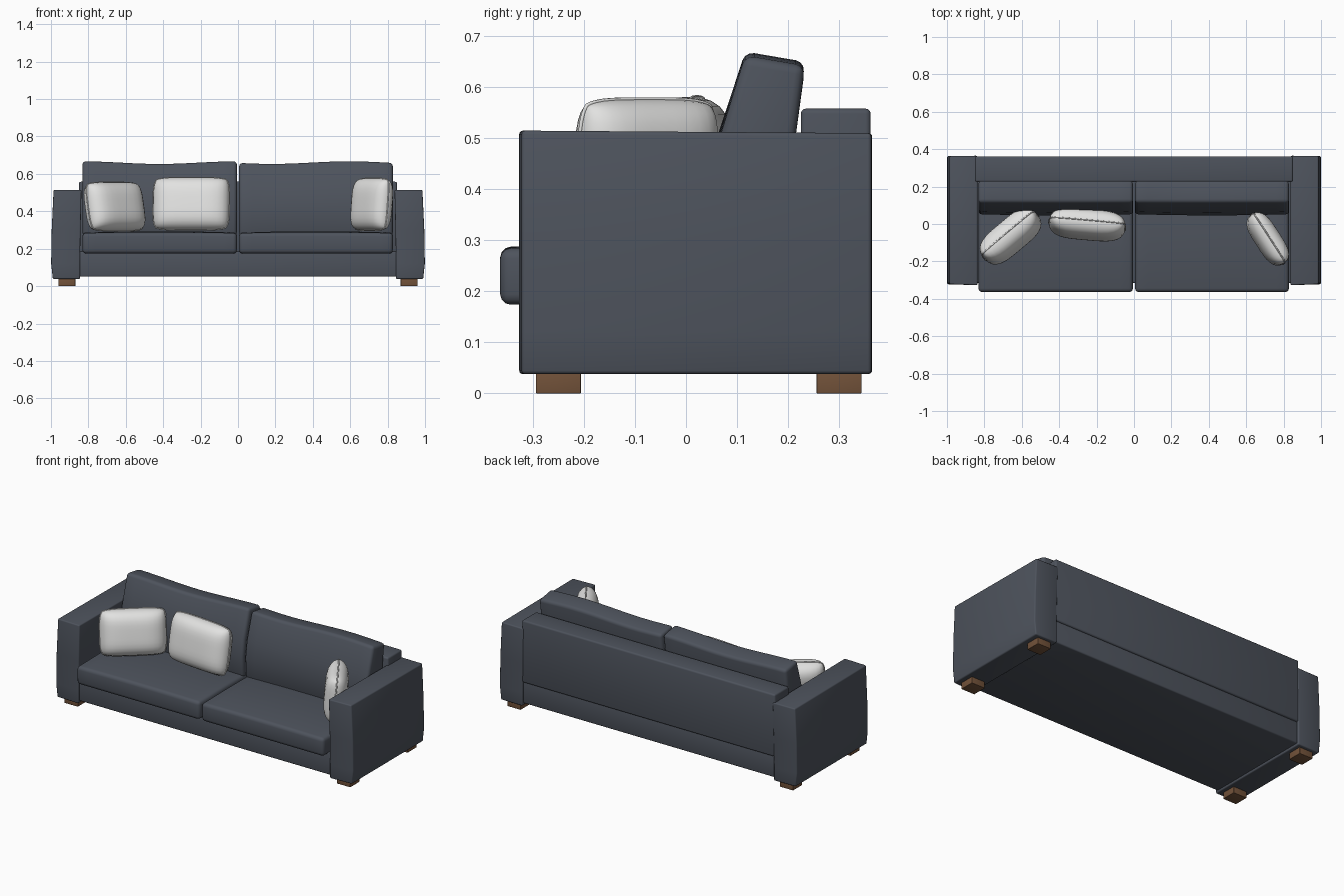
import bpy, bmesh, math
from mathutils import Matrix, Vector

if "Cube" in bpy.data.objects:
    bpy.data.objects.remove(bpy.data.objects["Cube"])


def material(name, rgb):
    m = bpy.data.materials.new(name)
    m.diffuse_color = (*rgb, 1)
    m.use_nodes = True
    m.node_tree.nodes["Principled BSDF"].inputs["Base Color"].default_value = m.diffuse_color
    return m


FABRIC = material("slate fabric", (0.075, 0.086, 0.108))
PILLOW = material("off white cotton", (0.76, 0.76, 0.75))
WOOD = material("brown wood", (0.17, 0.085, 0.042))


def finish(bm, name, mat, bevel=0.0, segments=3):
    bmesh.ops.recalc_face_normals(bm, faces=bm.faces[:])
    mesh = bpy.data.meshes.new(name)
    bm.to_mesh(mesh)
    bm.free()
    ob = bpy.data.objects.new(name, mesh)
    bpy.context.collection.objects.link(ob)
    mesh.materials.append(mat)
    bpy.ops.object.select_all(action='DESELECT')
    ob.select_set(True)
    bpy.context.view_layer.objects.active = ob
    if bevel:
        mod = ob.modifiers.new("soft edges", 'BEVEL')
        mod.width, mod.segments = bevel, segments
        mod.limit_method, mod.angle_limit = 'ANGLE', math.radians(40)
        bpy.ops.object.modifier_apply(modifier=mod.name)
    bpy.ops.object.shade_smooth_by_angle(angle=math.radians(40))
    return ob


def loft(name, sections, mat, bevel=0.0, segments=3):
    """Skin matching closed loops of points and cap both ends."""
    bm = bmesh.new()
    rings = [[bm.verts.new(p) for p in s] for s in sections]
    n = len(rings[0])
    for a, b in zip(rings, rings[1:]):
        for i in range(n):
            j = (i + 1) % n
            bm.faces.new((a[i], a[j], b[j], b[i]))
    bm.faces.new(rings[0])
    bm.faces.new(rings[-1])
    return finish(bm, name, mat, bevel, segments)


def box(name, x, y, z, mat, bevel=0.0):
    return loft(name, [[(px, y[0], z[0]), (px, y[1], z[0]),
                        (px, y[1], z[1]), (px, y[0], z[1])] for px in x], mat, bevel)


# frame: base and back panel
box("base", (-0.85, 0.85), (-0.315, 0.352), (0.05, 0.185), FABRIC, 0.008)
box("back_panel", (-0.85, 0.85), (0.225, 0.362), (0.18, 0.558), FABRIC, 0.01)

# arms, slightly narrower at the top, and legs
for side, label in ((-1, "left"), (1, "right")):
    rows = [(0.038, 0.845, 0.99), (0.12, 0.845, 0.999), (0.3, 0.842, 0.996), (0.515, 0.837, 0.986)]
    loft(label + "_arm", [[(side * a, -0.327, z), (side * b, -0.322, z),
                           (side * b, 0.363, z - 0.005 * (z > 0.5)),
                           (side * a, 0.365, z - 0.005 * (z > 0.5))]
                          for z, a, b in rows], FABRIC, 0.007)
    for y, end in ((-0.25, "front"), (0.3, "back")):
        box(f"{label}_{end}_leg", (side * 0.87, side * 0.96), (y - 0.044, y + 0.044),
            (0, 0.045), WOOD, 0.002)

# seat and back cushions, with gently wavy tops
STEPS = 12
for x0, x1, label, phase in ((-0.832, -0.006, "left", 0.0), (0.006, 0.828, "right", 0.9)):
    seat, back = [], []
    for i in range(STEPS + 1):
        t = i / STEPS
        x = x0 + (x1 - x0) * t
        puff = 0.006 * math.sin(math.pi * t)
        top = 0.659 + 0.007 * math.cos(2 * math.pi * t + phase * 2)
        seat.append([(x, -0.364, 0.174), (x, 0.23, 0.174), (x, 0.23, 0.284 + puff),
                     (x, -0.1, 0.287 + puff), (x, -0.364, 0.284 + puff * 0.5)])
        back.append([(x, 0.058, 0.27), (x, 0.19, 0.27), (x, 0.213, 0.49), (x, 0.233, top - 0.016),
                     (x, 0.116, top + 0.004), (x, 0.066 - puff, 0.5), (x, 0.052 - puff, 0.4)])
    loft(label + "_seat_cushion", seat, FABRIC, 0.02)
    loft(label + "_back_cushion", back, FABRIC, 0.018)


def pillow(name, centre, length, height, thick, yaw, lean):
    """Puffed square: two bulged grids meeting at a piped seam."""
    N = 16
    M = (Matrix.Translation(centre) @ Matrix.Rotation(math.radians(yaw), 4, 'Z')
         @ Matrix.Rotation(math.radians(-lean), 4, 'X'))

    def point(i, j, side):
        u, v = (math.sin(math.pi * (k / N - 0.5)) for k in (i, j))
        pull = 1 - 0.09 * (u * v) ** 4
        w = 0.5 * thick * math.sqrt(max(0, (1 - u ** 4) * (1 - v ** 4)))
        return M @ Vector((u * pull * length / 2, side * w, v * pull * height / 2))

    bm = bmesh.new()
    for side in (-1, 1):
        g = [[bm.verts.new(point(i, j, side)) for j in range(N + 1)] for i in range(N + 1)]
        for i in range(N):
            for j in range(N):
                bm.faces.new((g[i][j], g[i + 1][j], g[i + 1][j + 1], g[i][j + 1]))
    bmesh.ops.remove_doubles(bm, verts=bm.verts[:], dist=0.0001)
    finish(bm, name, PILLOW)
    bpy.ops.object.shade_smooth()

    # piping around the seam
    r = range(N)
    loop = ([(i, 0) for i in r] + [(N, j) for j in r]
            + [(N - i, N) for i in r] + [(0, N - j) for j in r])
    curve = bpy.data.curves.new(name + "_piping", 'CURVE')
    curve.dimensions = '3D'
    curve.bevel_depth, curve.bevel_resolution = 0.004, 1
    spline = curve.splines.new('POLY')
    spline.points.add(len(loop) - 1)
    for p, (i, j) in zip(spline.points, loop):
        p.co = (*point(i, j, 0), 1)
    spline.use_cyclic_u = True
    curve.materials.append(PILLOW)
    ob = bpy.data.objects.new(name + "_piping", curve)
    bpy.context.collection.objects.link(ob)
    bpy.ops.object.select_all(action='DESELECT')
    ob.select_set(True)
    bpy.context.view_layer.objects.active = ob
    bpy.ops.object.convert(target='MESH')


# loose pillows
pillow("corner_pillow", (-0.66, -0.065, 0.425), 0.37, 0.265, 0.16, 40, 12)
pillow("middle_pillow", (-0.25, -0.003, 0.44), 0.41, 0.285, 0.15, -5, 10)
pillow("right_pillow", (0.715, -0.08, 0.437), 0.315, 0.28, 0.13, -57, 5)
